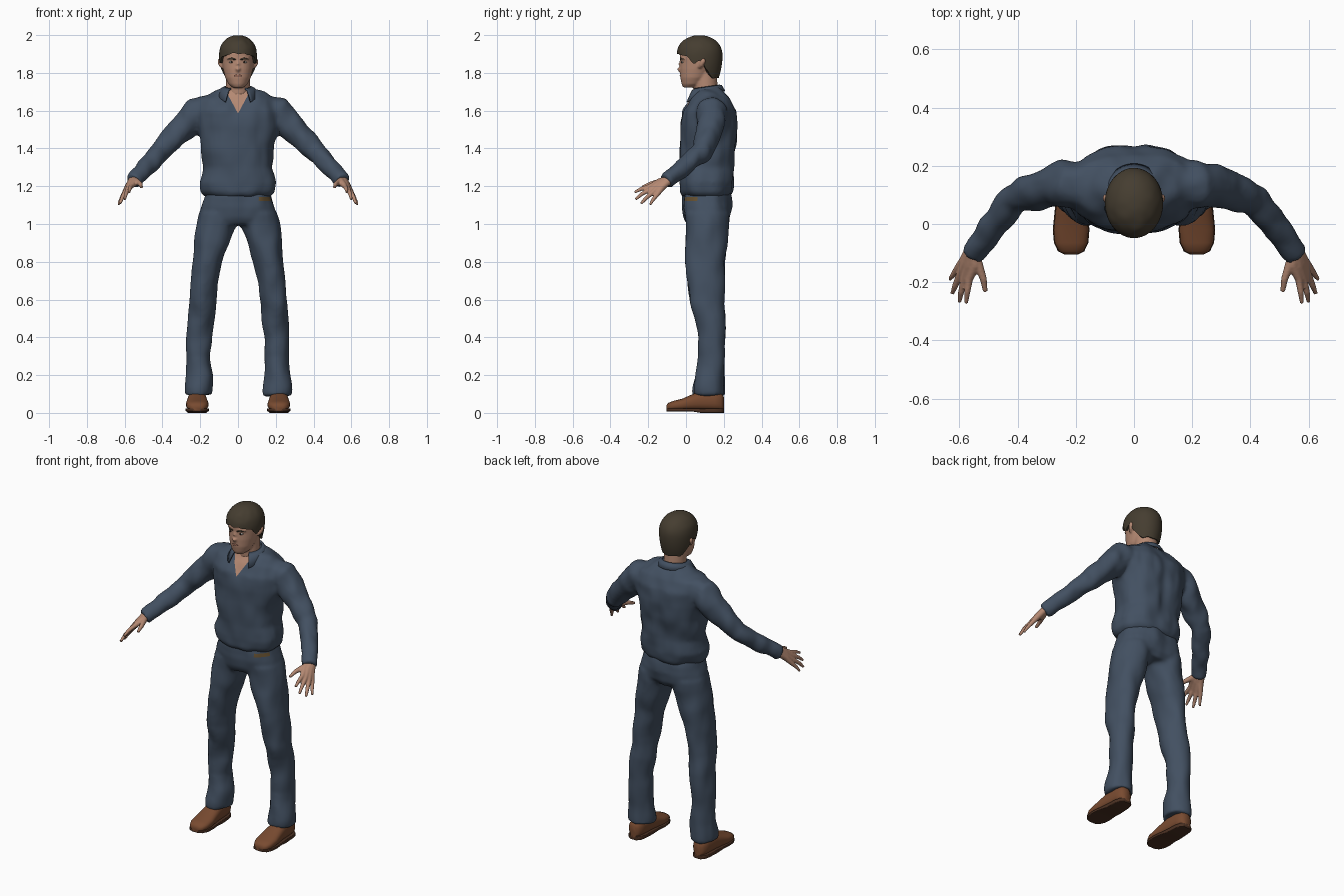
import bpy, bmesh, math
from mathutils import Vector, noise

cube = bpy.data.objects.get("Cube")
if cube:
    bpy.data.objects.remove(cube)


def material(name, rgb):
    mat = bpy.data.materials.new(name)
    mat.use_nodes = True
    mat.diffuse_color = (*rgb, 1)
    mat.node_tree.nodes["Principled BSDF"].inputs["Base Color"].default_value = (*rgb, 1)
    return mat


CLOTH = material("navy cloth", (.055, .08, .12))
SKIN = material("skin", (.46, .25, .17))
HAIR = material("dark brown hair", (.06, .047, .03))
SHOE = material("brown leather", (.19, .07, .03))
SOLE = material("dark sole", (.07, .03, .016))
LIP = material("lips", (.3, .13, .09))
WHITE = material("eye white", (.5, .46, .42))
IRIS = material("dark iris", (.03, .02, .015))
BELT = material("belt tan", (.13, .08, .03))


def oval(centre, u, v, power=2.0, n=32):
    """Closed superellipse ring spanned by the two half axes u and v."""
    ring = []
    for i in range(n):
        a = math.tau * i / n
        c, s = math.cos(a), math.sin(a)
        ring.append(centre + u * math.copysign(abs(c) ** (2 / power), c)
                    + v * math.copysign(abs(s) ** (2 / power), s))
    return ring


def skin_rings(bm, rings, closed=True):
    rows = [[bm.verts.new(p) for p in r] for r in rings]
    n = len(rows[0])
    for a, b in zip(rows, rows[1:]):
        for i in range(n if closed else n - 1):
            j = (i + 1) % n
            bm.faces.new((a[i], a[j], b[j], b[i]))
    if closed:
        bm.faces.new(rows[0][::-1])
        bm.faces.new(rows[-1])


def stack(bm, rows, power=2.0):
    """Horizontal ovals, each row being x, y, z, half width, half depth."""
    skin_rings(bm, [oval(Vector((x, y, z)), Vector((rx, 0, 0)), Vector((0, ry, 0)), power)
                    for x, y, z, rx, ry in rows])


def tube(bm, path, side=1):
    """Round tube along x, y, z, radius points; side mirrors it."""
    pts = [Vector((p[0] * side, p[1], p[2])) for p in path]
    rings = []
    for i, p in enumerate(pts):
        t = (pts[min(i + 1, len(pts) - 1)] - pts[max(i - 1, 0)]).normalized()
        u = t.cross(Vector((0, 0, 1))).normalized()
        rings.append(oval(p, u * path[i][3], t.cross(u) * path[i][3], n=16))
    skin_rings(bm, rings)


def finish(name, bm, *mats, sharp=None):
    bmesh.ops.recalc_face_normals(bm, faces=bm.faces[:])
    mesh = bpy.data.meshes.new(name)
    bm.to_mesh(mesh)
    bm.free()
    obj = bpy.data.objects.new(name, mesh)
    bpy.context.collection.objects.link(obj)
    for m in mats:
        mesh.materials.append(m)
    mesh.shade_smooth()
    if sharp:
        mesh.set_sharp_from_angle(angle=math.radians(sharp))
    return obj


def fuse(bm, voxel, passes):
    """Merge overlapping shells into one soft surface, returned as a bmesh."""
    obj = finish("blend", bm)
    remesh = obj.modifiers.new("Remesh", 'REMESH')
    remesh.mode = 'VOXEL'
    remesh.voxel_size = voxel
    smooth = obj.modifiers.new("Smooth", 'SMOOTH')
    smooth.iterations = passes
    bpy.context.view_layer.update()
    mesh = bpy.data.meshes.new_from_object(
        obj.evaluated_get(bpy.context.evaluated_depsgraph_get()))
    bpy.data.objects.remove(obj)
    out = bmesh.new()
    out.from_mesh(mesh)
    bpy.data.meshes.remove(mesh)
    return out


def crease(bm, scale, depth):
    """Soft cloth folds pushed along the normals."""
    bm.normal_update()
    moves = [(v, v.normal * depth * noise.noise(Vector([a * b for a, b in zip(v.co, scale)])))
             for v in bm.verts]
    for v, d in moves:
        v.co += d


def cut(bm, point, normal):
    bmesh.ops.bisect_plane(bm, geom=bm.verts[:] + bm.edges[:] + bm.faces[:],
                           plane_co=point, plane_no=normal)


# Shirt: torso and sleeves in one, with an open neck
bm = bmesh.new()
stack(bm, [(0, .105, 1.145, .17, .125), (0, .105, 1.17, .195, .142), (0, .108, 1.22, .203, .147),
           (0, .11, 1.3, .182, .145), (0, .118, 1.42, .195, .153), (0, .122, 1.52, .215, .153),
           (0, .125, 1.6, .228, .143), (0, .13, 1.66, .205, .11), (0, .128, 1.7, .135, .078),
           (0, .115, 1.725, .075, .062)], 2.3)
for s in (1, -1):
    tube(bm, [(.15, .13, 1.6, .085), (.215, .135, 1.59, .084), (.27, .135, 1.53, .076),
              (.345, .11, 1.455, .065), (.41, .085, 1.385, .056), (.47, .01, 1.32, .05),
              (.53, -.07, 1.255, .045), (.556, -.108, 1.228, .043)], s)
bm = fuse(bm, .011, 4)
for v in bm.verts:
    if v.co.y > .15 and 1.2 < v.co.z < 1.68:
        v.co.y -= .014 * math.exp(-(v.co.x / .03) ** 2) * math.sin((v.co.z - 1.2) / .48 * math.pi)
crease(bm, (14, 14, 9), .011)
for s in (1, -1):
    cut(bm, (0, 0, 1.585), (s * 1.85, 0, -1))
for f in bm.faces:
    c = f.calc_center_median()
    f.material_index = int(c.y < .065 and c.z - 1.585 > 1.85 * abs(c.x))
finish("shirt", bm, CLOTH, SKIN)

# Folded collar around the neck
bm = bmesh.new()
rows = [[], [], []]
for i in range(41):
    a = math.radians(33 + 294 * i / 40)
    f = (1 + math.cos(a)) / 2
    for row, r, z in zip(rows, (.07, .082 + .012 * f, .1 + .03 * f * f),
                         (1.738 - .02 * f, 1.735 - .03 * f, 1.705 - .075 * f ** 3)):
        row.append((math.sin(a) * r, .108 - math.cos(a) * r, z))
skin_rings(bm, rows, closed=False)
collar = finish("collar", bm, CLOTH, sharp=50)
collar.modifiers.new("Thickness", 'SOLIDIFY').thickness = .008

# Trousers: hips and legs in one
bm = bmesh.new()
stack(bm, [(0, .108, 1.18, .165, .12), (0, .11, 1.14, .18, .128), (0, .112, 1.09, .196, .132),
           (0, .113, 1.03, .207, .122), (0, .11, .995, .19, .1)], 2.3)
for s in (1, -1):
    stack(bm, [(s * x, y, z, rx, ry) for x, y, z, rx, ry in (
        (.107, .112, 1.06, .098, .115), (.112, .112, 1, .106, .115), (.137, .106, .9, .093, .112),
        (.162, .102, .8, .08, .105), (.182, .106, .68, .074, .096), (.191, .112, .58, .073, .09),
        (.196, .127, .5, .071, .08), (.206, .134, .4, .067, .071), (.21, .136, .3, .064, .068),
        (.207, .126, .2, .071, .076), (.21, .122, .13, .075, .083), (.21, .122, .092, .075, .083))])
bm = fuse(bm, .011, 4)
crease(bm, (13, 13, 8), .01)
for z in (1.122, 1.142):
    cut(bm, (0, 0, z), (0, 0, 1))
for f in bm.faces:
    c = f.calc_center_median()
    f.material_index = int(1.122 < c.z < 1.142 and c.y < .06 and .11 < c.x < .18)
finish("trousers", bm, CLOTH, BELT)

# Shoes with soles and heels
LAST = [(-.104, .022, .04), (-.094, .042, .053), (-.065, .056, .064), (-.02, .06, .075),
        (.03, .055, .097), (.08, .05, .115), (.15, .046, .115), (.185, .038, .105), (.2, .02, .085)]
for s, side in ((1, "left"), (-1, "right")):
    def section(x, y, low, high, half, power):
        return oval(Vector((s * x, y, (low + high) / 2)), Vector((half, 0, 0)),
                    Vector((0, 0, (high - low) / 2)), power)
    bm = bmesh.new()
    skin_rings(bm, [section(.216, y, .012, top, half, 2.5) for y, half, top in LAST])
    finish(side + "_shoe", bm, SHOE, sharp=60)
    bm = bmesh.new()
    skin_rings(bm, [section(.216, y, .008 if y < .08 else 0, .024, half + .003, 9)
                    for y, half, top in LAST])
    finish(side + "_sole", bm, SOLE, sharp=40)

# Hands: each finger runs from the wrist so the palms blend together
FINGERS = [
    [(.548, -.09, 1.237, .02), (.545, -.14, 1.222, .02), (.566, -.19, 1.2, .013),
     (.573, -.235, 1.187, .0105), (.577, -.272, 1.168, .007)],
    [(.552, -.09, 1.235, .024), (.563, -.14, 1.212, .021), (.583, -.188, 1.184, .013),
     (.594, -.235, 1.158, .0105), (.6, -.268, 1.13, .007)],
    [(.557, -.09, 1.232, .024), (.575, -.135, 1.203, .02), (.599, -.176, 1.167, .013),
     (.614, -.212, 1.137, .0105), (.624, -.238, 1.108, .007)],
    [(.562, -.09, 1.23, .02), (.583, -.126, 1.195, .018), (.608, -.155, 1.153, .012),
     (.622, -.176, 1.127, .0095), (.633, -.19, 1.102, .0065)],
    [(.55, -.095, 1.235, .018), (.533, -.145, 1.222, .016), (.517, -.19, 1.212, .012),
     (.511, -.232, 1.195, .008)]]
for s, side in ((1, "left"), (-1, "right")):
    bm = bmesh.new()
    for finger in FINGERS:
        tube(bm, finger, s)
    finish(side + "_hand", fuse(bm, .0045, 2), SKIN)

# Head, neck, nose and ears
bm = bmesh.new()
stack(bm, [(0, .018, 1.722, .028, .032), (0, .032, 1.74, .05, .055), (0, .045, 1.775, .068, .075),
           (0, .058, 1.82, .079, .09), (0, .07, 1.86, .086, .1), (0, .072, 1.9, .088, .106),
           (0, .075, 1.94, .08, .098), (0, .075, 1.975, .05, .06)])
stack(bm, [(0, .115, 1.63, .07, .065), (0, .105, 1.7, .063, .063), (0, .1, 1.82, .063, .063)])
tube(bm, [(0, -.02, 1.874, .009), (0, -.031, 1.842, .01), (0, -.036, 1.823, .013),
          (0, -.026, 1.811, .012)])
for s in (1, -1):
    tube(bm, [(.08, .07, 1.83, .01), (.09, .082, 1.845, .014), (.094, .09, 1.862, .015),
              (.094, .095, 1.876, .009)], s)
    tube(bm, [(.008, -.026, 1.875, .008), (.03, -.02, 1.879, .01), (.055, -.004, 1.876, .009)], s)
finish("head", fuse(bm, .0055, 3), SKIN)

# Eyes, brows and mouth
for s, side in ((1, "left"), (-1, "right")):
    for part, mat, depth, size in (("eye", WHITE, -.017, (.014, .008, .006)),
                                   ("iris", IRIS, -.022, (.0055, .005, .0055))):
        bm = bmesh.new()
        bmesh.ops.create_uvsphere(bm, u_segments=16, v_segments=10, radius=1)
        bmesh.ops.scale(bm, vec=size, verts=bm.verts[:])
        bmesh.ops.translate(bm, vec=(s * .033, depth, 1.857), verts=bm.verts[:])
        finish(side + "_" + part, bm, mat)
    bm = bmesh.new()
    tube(bm, [(.012, -.03, 1.871, .003), (.033, -.027, 1.876, .0055), (.058, -.008, 1.872, .002)], s)
    finish(side + "_brow", bm, HAIR)
bm = bmesh.new()
tube(bm, [(-.027, -.02, 1.782, .002), (-.01, -.028, 1.785, .0055), (.01, -.028, 1.785, .0055),
          (.027, -.02, 1.782, .002)])
finish("mouth", bm, LIP)

# Hair: a cap whose lower edge follows the hairline from brow to nape
HAIRLINE = [1.9, 1.905, 1.9, 1.893, 1.882, 1.845, 1.868, 1.83, 1.79, 1.775, 1.775, 1.775, 1.775, 1.775]
bm = bmesh.new()
rows = []
for k in range(18):
    t = min(k, 16) / 16
    ring = []
    for i in range(64):
        a = math.tau * i / 64
        turn = math.degrees(min(a, math.tau - a)) / 15
        j = int(turn)
        edge = HAIRLINE[j] + (HAIRLINE[j + 1] - HAIRLINE[j]) * (turn - j)
        z = 1.999 + (edge - 1.999) * (.005 + .995 * t) ** 1.5
        h = (z - 1.89) / .11
        r = (1 - abs(h) ** 2.3) ** .5 if h > 0 else 1 - .15 * h * h
        p = Vector((math.sin(a) * .1 * r, .072 - math.cos(a) * .121 * r, z))
        p *= 1 + .004 * noise.noise(p * 30) * t
        if k == 17:
            p = Vector((p.x * .8, .072 + (p.y - .072) * .8, p.z + .004))
        ring.append(p)
    rows.append(ring)
skin_rings(bm, rows)
finish("hair", bm, HAIR, sharp=60)
